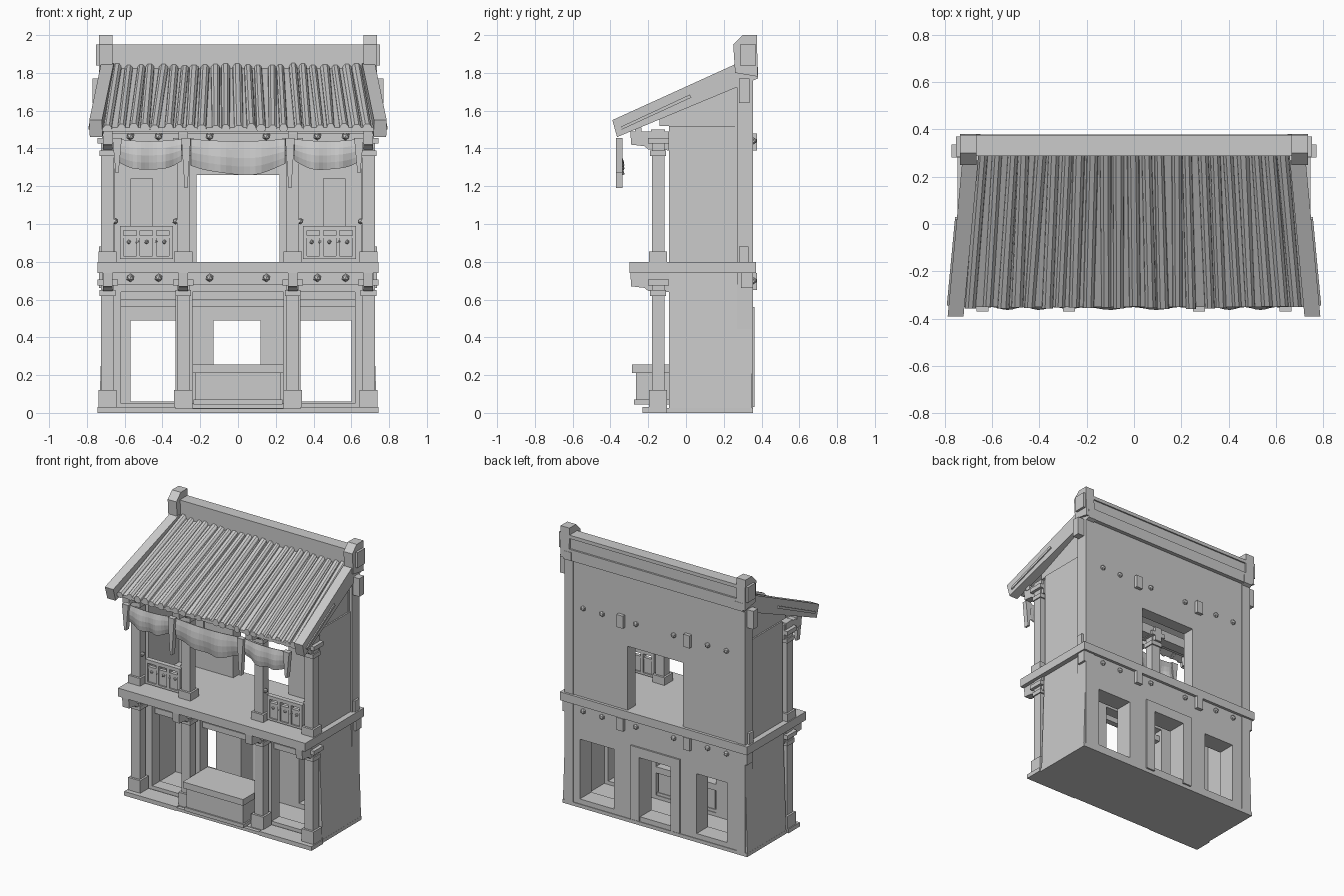
import bpy, bmesh, math, random
from mathutils import Vector

random.seed(4)
old = bpy.data.objects.get("Cube")
if old:
    bpy.data.objects.remove(old, do_unlink=True)

grey = bpy.data.materials.new("plain_grey")
grey.use_nodes = True
grey.diffuse_color = (0.6, 0.6, 0.6, 1)
grey.node_tree.nodes["Principled BSDF"].inputs["Base Color"].default_value = (0.6, 0.6, 0.6, 1)
SIDES = ((1, "left"), (-1, "right"))


def finish(name, bm):
    bmesh.ops.recalc_face_normals(bm, faces=bm.faces)
    mesh = bpy.data.meshes.new(name)
    bm.to_mesh(mesh)
    bm.free()
    mesh.materials.append(grey)
    obj = bpy.data.objects.new(name, mesh)
    bpy.context.collection.objects.link(obj)
    return obj


def add_prism(bm, profile, xa, xb, lean=0):
    """Extrude a (y, z) profile along x; lean narrows |x| toward the back."""
    rings = []
    for x in (xa, xb):
        sign = 1 if x > 0 else -1
        rings.append([bm.verts.new((x - sign * lean * (y + 0.39), y, z)) for y, z in profile])
    a, b = rings
    bm.faces.new(a)
    bm.faces.new(b[::-1])
    n = len(a)
    for i in range(n):
        bm.faces.new((a[i], b[i], b[(i + 1) % n], a[(i + 1) % n]))


def add_box(bm, x, y, z):
    add_prism(bm, [(y[0], z[0]), (y[1], z[0]), (y[1], z[1]), (y[0], z[1])], *x)


def boxes(name, parts):
    bm = bmesh.new()
    for part in parts:
        add_box(bm, *part)
    return finish(name, bm)


def prism(name, profile, xa, xb, lean=0):
    bm = bmesh.new()
    add_prism(bm, profile, xa, xb, lean)
    return finish(name, bm)


def pierced_wall(name, x, y, z, openings, sill, head):
    """Wall made of piers, a sill and a lintel around equal-height openings."""
    parts = [(x, y, (head, z[1]))]
    if sill > z[0]:
        parts.append((x, y, (z[0], sill)))
    edges = [x[0]] + [e for pair in openings for e in pair] + [x[1]]
    for a, b in zip(edges[::2], edges[1::2]):
        parts.append(((a, b), y, (sill, head)))
    return boxes(name, parts)


def balls(name, centres, radius):
    bm = bmesh.new()
    for c in centres:
        new = bmesh.ops.create_icosphere(bm, subdivisions=1, radius=radius)["verts"]
        bmesh.ops.translate(bm, vec=Vector(c), verts=new)
    return finish(name, bm)


# Floors
boxes("ground_slab", [((-0.735, 0.735), (-0.2, 0.355), (0, 0.025)),
                      ((-0.745, -0.33), (-0.23, -0.1), (0, 0.03)),
                      ((-0.33, 0.33), (-0.225, -0.1), (0, 0.022)),
                      ((0.33, 0.745), (-0.23, -0.1), (0, 0.03))])
boxes("upper_floor", [((-0.745, 0.745), (-0.3, 0.37), (0.74, 0.8))])

# Rear walls and front piers
pierced_wall("lower_rear_wall", (-0.7, 0.7), (0.22, 0.35), (0.02, 0.74),
             [(-0.57, -0.33), (-0.13, 0.12), (0.33, 0.6)], 0.06, 0.49)
pierced_wall("upper_rear_wall", (-0.7, 0.7), (0.26, 0.35), (0.8, 1.8), [(-0.22, 0.22)], 0.8, 1.26)
pierced_wall("lower_front_wall", (-0.7, 0.7), (-0.09, 0.0), (0.02, 0.74),
             [(-0.62, -0.33), (-0.24, 0.24), (0.33, 0.62)], 0.05, 0.64)
boxes("rear_door_frame", [((-0.2, -0.13), (0.34, 0.362), (0.03, 0.56)),
                          ((0.12, 0.19), (0.34, 0.362), (0.03, 0.56)),
                          ((-0.2, 0.19), (0.34, 0.362), (0.49, 0.56))])
boxes("opening_lintels", [((a, b), (-0.06, -0.02), (0.56, 0.6))
                          for a, b in ((-0.62, -0.33), (-0.24, 0.24), (0.33, 0.62))])

for s, side in SIDES:
    # Side walls, with a slight outward batter at the foot
    wall = boxes(side + "_lower_side_wall", [((s * 0.65, s * 0.71), (-0.09, 0.35), (0, 0.74))])
    for v in wall.data.vertices:
        if v.co.z < 0.1 and abs(v.co.x) > 0.7:
            v.co.x = s * 0.735
    boxes(side + "_upper_side_wall", [((s * 0.65, s * 0.705), (-0.09, 0.3), (0.8, 1.52))])
    prism(side + "_gable", [(-0.14, 1.52), (0.3, 1.52), (0.3, 1.77), (-0.14, 1.57)], s * 0.65, s * 0.695)
    # Rear corner posts and side blocks
    boxes(side + "_rear_corner_post", [((s * 0.65, s * 0.72), (0.27, 0.355), (0, 1.77))])
    boxes(side + "_side_blocks", [((s * 0.69, s * 0.735), (0.28, 0.33), (0.8, 0.88)),
                                  ((s * 0.69, s * 0.735), (0.29, 0.355), (0.66, 0.74)),
                                  ((s * 0.69, s * 0.77), (0.28, 0.335), (1.64, 1.77))])
    boxes(side + "_rear_plaques", [((s * 0.24, s * 0.29), (0.34, 0.375), (z, z + 0.09))
                                   for z in (0.65, 1.39)])
    boxes(side + "_wall_panel", [((s * 0.45, s * 0.57), (0.252, 0.262), (0.97, 1.24))])

# Columns with plinths, capitals and stepped brackets
for s, side in SIDES:
    for place, x in (("outer", 0.69), ("inner", 0.29)):
        x *= s
        parts = []
        for z0, z1 in ((0.02, 0.7), (0.8, 1.44)):
            parts += [((x - 0.034, x + 0.034), (-0.18, -0.115), (z0, z1)),
                      ((x - 0.048, x + 0.048), (-0.195, -0.1), (z0, z0 + (0.1 if z0 < 0.1 else 0.055))),
                      ((x - 0.042, x + 0.042), (-0.19, -0.105), (z1 - 0.08, z1 - 0.05))]
        boxes(f"{side}_{place}_column", parts)
        bm = bmesh.new()
        for z in (0.65, 1.4):
            add_prism(bm, [(-0.09, z - 0.01), (-0.2, z - 0.005), (-0.22, z + 0.012), (-0.29, z + 0.02),
                           (-0.295, z + 0.09), (-0.09, z + 0.09)], x - 0.026, x + 0.026)
            add_box(bm, (x - 0.055, x + 0.055), (-0.2, -0.09), (z + 0.025, z + 0.055))
        finish(f"{side}_{place}_bracket", bm)

# Cross beams, round joist ends on both faces
boxes("front_beams", [((-0.72, 0.72), (-0.185, -0.11), (0.68, 0.74)),
                      ((-0.72, 0.72), (-0.185, -0.11), (1.43, 1.5)),
                      ((-0.72, 0.72), (-0.27, -0.235), (1.48, 1.51))])
joists = [s * x for s in (1, -1) for x in (0.57, 0.42, 0.15)]
balls("front_joist_ends", [(x, -0.19, z) for x in joists for z in (0.715, 1.465)], 0.022)
balls("rear_joist_ends", [(x, 0.355, z) for x in joists for z in (0.7, 1.44)], 0.02)

# Balcony railings
for s, side in SIDES:
    x0, x1 = 0.345, 0.625
    span = (s * x0, s * x1)
    parts = [(span, (-0.165, -0.13), (0.965, 0.99)), (span, (-0.16, -0.135), (0.925, 0.94)),
             (span, (-0.155, -0.14), (0.82, 0.925)), (span, (-0.165, -0.13), (0.815, 0.83))]
    for i in range(4):
        px = s * (x0 + 0.01 + i * (x1 - x0 - 0.02) / 3)
        parts.append(((px - 0.01, px + 0.01), (-0.165, -0.13), (0.82, 0.99)))
    boxes(side + "_railing", parts)
    balls(side + "_railing_beads", [(s * (x0 + 0.045 + i * 0.047), -0.157, 0.905) for i in range(5)], 0.012)
    balls(side + "_railing_knobs", [(s * x, -0.16, 1.015) for x in (0.33, 0.65)], 0.018)

# Shop counter
boxes("counter", [((-0.225, 0.225), (-0.265, -0.01), (0.05, 0.21)),
                  ((-0.24, 0.24), (-0.285, 0.0), (0.21, 0.255)),
                  ((-0.235, 0.235), (-0.275, -0.005), (0.045, 0.07))])


# Hanging cloth swags
def swag(name, xa, xb, drop):
    bm = bmesh.new()
    cols, rows = 16, 4
    grid = []
    for i in range(cols + 1):
        t = i / cols
        length = drop * (0.75 + 0.25 * math.sin(math.pi * t)) + 0.006 * math.sin(9 * t + xa * 20)
        grid.append([bm.verts.new((xa + (xb - xa) * t,
                                   -0.345 + 0.012 * (j / rows) * math.sin(16 * t) - 0.012 * math.sin(math.pi * j / rows),
                                   1.45 - 0.012 * math.sin(math.pi * t) - length * j / rows))
                     for j in range(rows + 1)])
    for a, b in zip(grid, grid[1:]):
        for j in range(rows):
            bm.faces.new((a[j], b[j], b[j + 1], a[j + 1]))
    obj = finish(name, bm)
    mod = obj.modifiers.new("thickness", 'SOLIDIFY')
    mod.thickness = 0.008


swag("middle_swag", -0.25, 0.25, 0.18)
for s, side in SIDES:
    swag(side + "_swag", s * 0.3, s * 0.64, 0.155)
    for place, x, low in (("inner", 0.275, 1.19), ("outer", 0.64, 1.27)):
        tail = boxes(f"{side}_{place}_cloth_tail",
                     [((s * x - 0.025, s * x + 0.025), (-0.37, -0.335), (low, 1.455))])
        for v in tail.data.vertices:
            if v.co.z < 1.3:
                v.co.x = s * x + (v.co.x - s * x) * 0.3

# Roof deck and irregular tile ribs
LEAN = 0.094
prism("roof_deck", [(-0.35, 1.49), (-0.35, 1.51), (0.3, 1.825), (0.3, 1.79)], -0.73, 0.73, LEAN)
bm = bmesh.new()
COUNT = 23
for i in range(COUNT):
    u = -1 + 2 * (i + 0.5) / COUNT
    ends = []
    for y, z, half in ((-0.36 + random.uniform(0, 0.012), 1.5, 0.715), (0.3, 1.82, 0.66)):
        cx = u * half + random.uniform(-0.009, 0.009)
        w = random.uniform(0.021, 0.027)
        h = random.uniform(0.022, 0.034)
        ends.append([bm.verts.new((cx + dx * w, y, z + dz)) for dx, dz in
                     ((-1, 0), (-0.85, h * 0.6), (-0.4, h), (0.4, h), (0.85, h * 0.6), (1, 0), (0.4, -0.014), (-0.4, -0.014))])
    a, b = ends
    bm.faces.new(a)
    bm.faces.new(b[::-1])
    for k in range(len(a)):
        m = (k + 1) % len(a)
        bm.faces.new((a[k], b[k], b[m], a[m]))
finish("roof_tile_ribs", bm)

# Sloping gable boards, ridge and ridge end posts
for s, side in SIDES:
    prism(side + "_gable_board", [(-0.39, 1.55), (0.27, 1.85), (0.38, 1.83), (0.38, 1.77), (-0.365, 1.46)],
          s * 0.72, s * 0.787, LEAN)
    prism(side + "_board_strip", [(-0.34, 1.5), (-0.345, 1.515), (0.02, 1.685), (0.03, 1.67)],
          s * 0.78, s * 0.795, LEAN)
    prism(side + "_ridge_post", [(0.26, 1.8), (0.25, 1.95), (0.3, 2.0), (0.375, 2.0), (0.38, 1.78)],
          s * 0.665, s * 0.735)
    boxes(side + "_ridge_nub", [((s * 0.73, s * 0.752), (0.285, 0.37), (1.84, 1.95))])
boxes("ridge_beam", [((-0.68, 0.68), (0.295, 0.365), (1.78, 1.93)),
                     ((-0.69, 0.69), (0.288, 0.375), (1.925, 1.95)),
                     ((-0.69, 0.69), (0.34, 0.378), (1.77, 1.85))])
